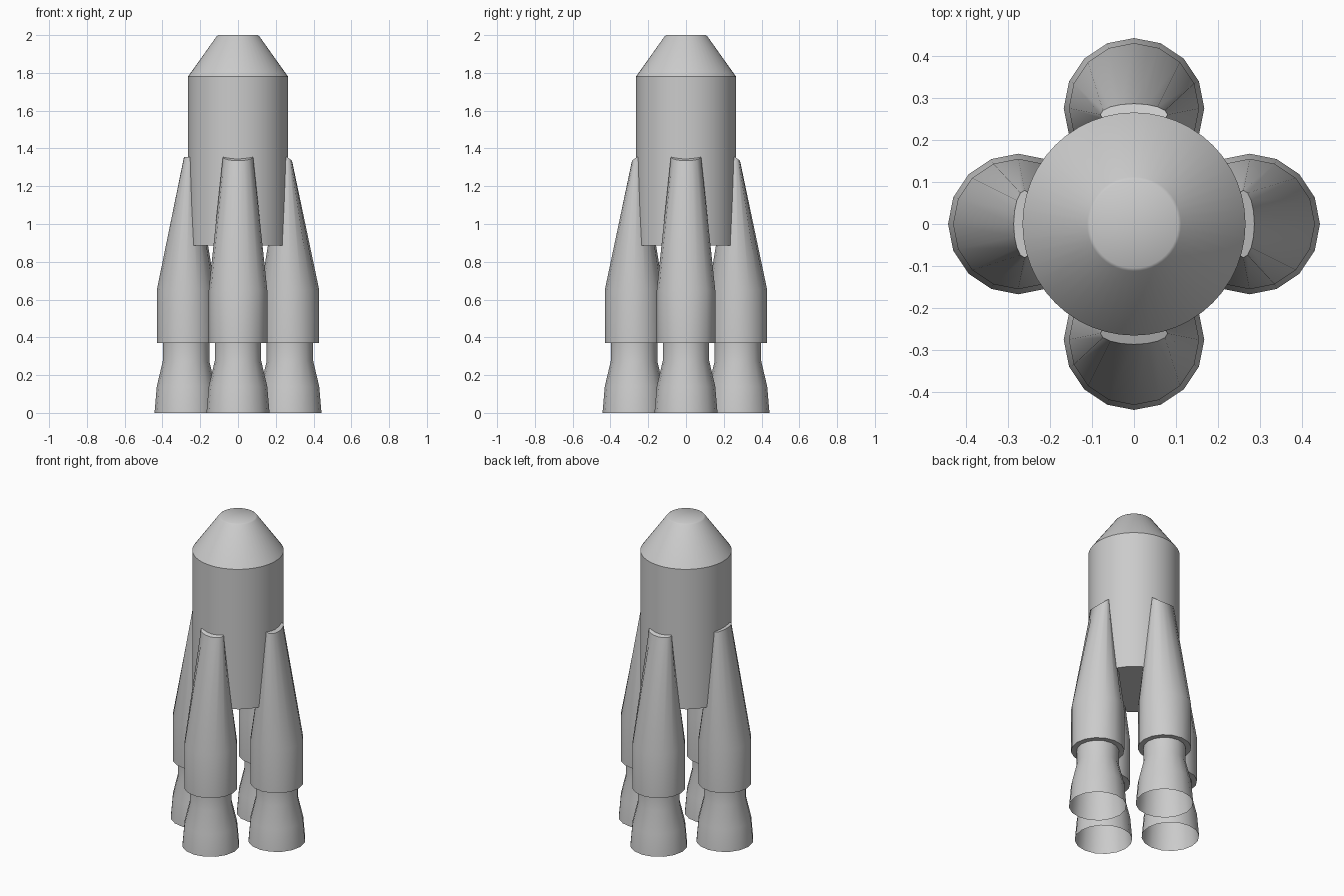
import bpy
import bmesh
import math
from mathutils import Matrix

cube = bpy.data.objects.get("Cube")
if cube:
    bpy.data.objects.remove(cube, do_unlink=True)

grey = bpy.data.materials.new("light_grey")
grey.use_nodes = True
COLOUR = (0.6, 0.6, 0.6, 1)
grey.diffuse_color = COLOUR
grey.node_tree.nodes["Principled BSDF"].inputs["Base Color"].default_value = COLOUR


def loft(name, sections, sides, cap_low=True, cap_high=True, turn=0.0, sharp=32):
    """Skin elliptical sections (z, centre x, x radius, y radius, outward drop)."""
    bm = bmesh.new()
    rings = []
    for z, cx, rx, ry, drop in sections:
        ring = []
        for i in range(sides):
            a = math.tau * i / sides
            fall = drop * max(0, math.cos(a))
            ring.append(bm.verts.new((cx + rx * math.cos(a), ry * math.sin(a), z - fall)))
        rings.append(ring)
    for low, high in zip(rings, rings[1:]):
        for i in range(sides):
            j = (i + 1) % sides
            bm.faces.new((low[i], low[j], high[j], high[i]))
    if cap_low:
        bm.faces.new(rings[0][::-1])
    if cap_high:
        bm.faces.new(rings[-1])
    bmesh.ops.transform(bm, matrix=Matrix.Rotation(turn, 4, "Z"), verts=bm.verts)
    mesh = bpy.data.meshes.new(name)
    bm.to_mesh(mesh)
    bm.free()
    mesh.materials.append(grey)
    mesh.shade_smooth()
    mesh.set_sharp_from_angle(angle=math.radians(sharp))
    obj = bpy.data.objects.new(name, mesh)
    bpy.context.collection.objects.link(obj)
    return obj


def round_section(z, r, cx=0.0):
    return (z, cx, r, r, 0)


# Central core and its blunt nose
loft("core_body", [round_section(0.885, 0.265), round_section(1.78, 0.265)], 48, cap_high=False)
loft("nose_cone", [round_section(1.78, 0.265), round_section(1.995, 0.112),
                   round_section(2.0, 0.105)], 48, cap_low=False, sharp=60)

# Four strap-on boosters, each with an open flared nozzle
OFFSET = 0.275
for k, side in enumerate(("left", "back", "right", "front")):
    turn = k * math.pi / 2
    drop = 0 if side == "right" else 0.02
    loft(side + "_booster", [
        round_section(0.37, 0.155, OFFSET),
        round_section(0.65, 0.155, OFFSET),
        (1.355, 0.26, 0.026, 0.08, drop),
    ], 16, turn=turn, sharp=35)
    loft(side + "_nozzle", [
        round_section(0.0, 0.167, OFFSET),
        round_section(0.14, 0.155, OFFSET),
        round_section(0.275, 0.123, OFFSET),
        round_section(0.37, 0.123, OFFSET),
    ], 16, cap_low=False, cap_high=False, turn=turn)
